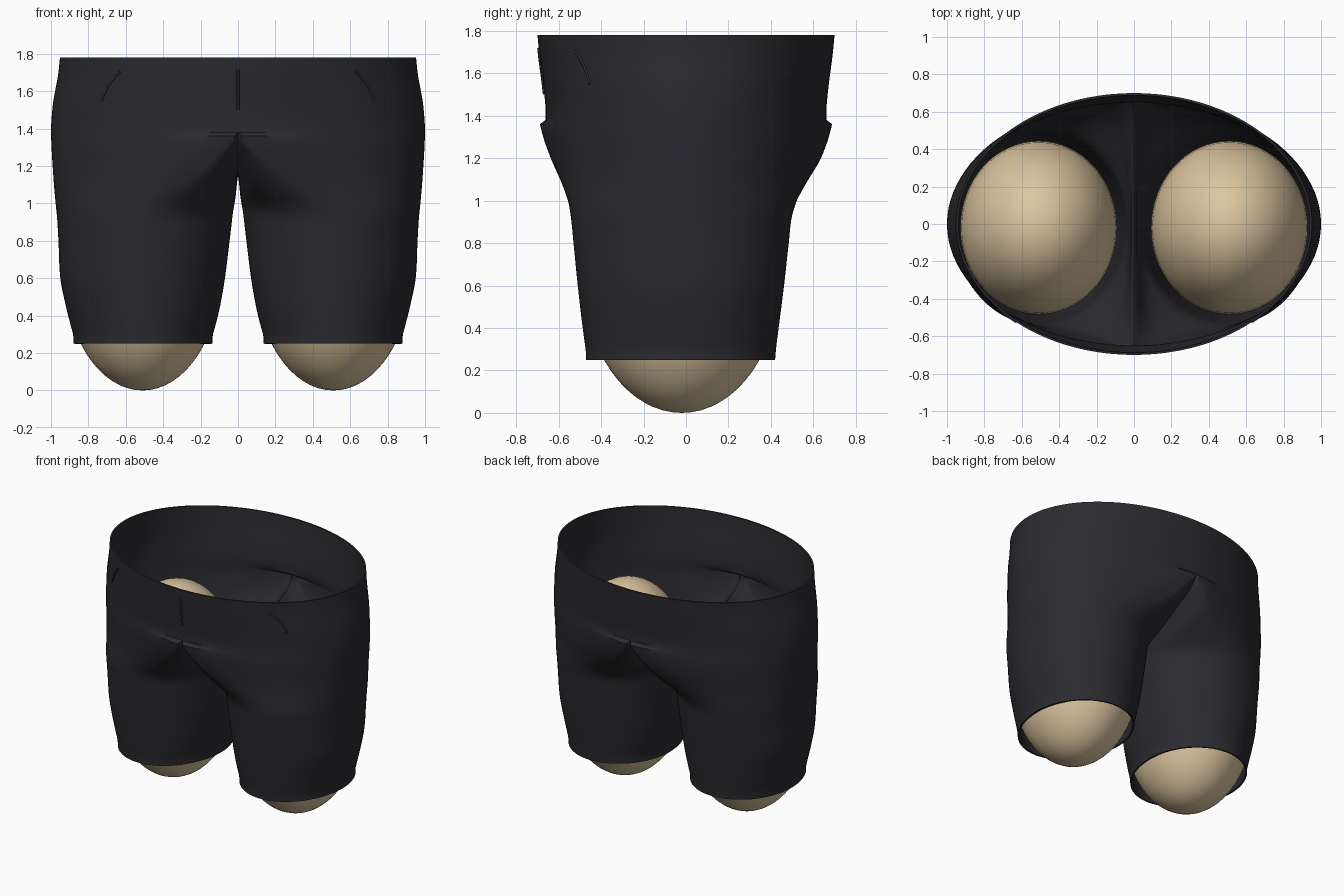
import bpy, bmesh, math

if "Cube" in bpy.data.objects:
    bpy.data.objects.remove(bpy.data.objects["Cube"])

def material(name, col):
    m = bpy.data.materials.new(name)
    m.diffuse_color = (*col, 1)
    m.use_nodes = True
    m.node_tree.nodes["Principled BSDF"].inputs["Base Color"].default_value = m.diffuse_color
    return m

fabric = material("dark_fabric", (0.024, 0.024, 0.029))
tan = material("tan", (0.72, 0.56, 0.35))

def sample(keys, z):
    """Smooth interpolation of rows (z, a, b, ...) sorted downward in z."""
    n = len(keys)
    i = 0
    while i < n - 2 and z < keys[i + 1][0]:
        i += 1
    p, q = keys[i], keys[i + 1]
    o, r = keys[max(i - 1, 0)], keys[min(i + 2, n - 1)]
    h = q[0] - p[0]
    t = (z - p[0]) / h
    out = []
    for k in range(1, len(p)):
        m0 = (q[k] - o[k]) / (q[0] - o[0]) * h
        m1 = (r[k] - p[k]) / (r[0] - p[0]) * h
        out.append((2*t**3 - 3*t*t + 1) * p[k] + (t**3 - 2*t*t + t) * m0
                   + (3*t*t - 2*t**3) * q[k] + (t**3 - t*t) * m1)
    return out

def finish(obj, mat, angle=35):
    obj.data.materials.clear()
    obj.data.materials.append(mat)
    bpy.ops.object.select_all(action='DESELECT')
    obj.select_set(True)
    bpy.context.view_layer.objects.active = obj
    for m in list(obj.modifiers):
        bpy.ops.object.modifier_apply(modifier=m.name)
    bpy.ops.object.shade_smooth_by_angle(angle=math.radians(angle))

# z, outer half width, half depth of the hip section
HIP = [(1.78, .952, .70), (1.68, .963, .69), (1.55, .987, .673), (1.44, .998, .662), (1.38, 1.0, .662)]
# z, outer x, front depth, back depth, inner gap, crotch blend
LEG = [(1.38, 1.0, .662, .662, 0, 1), (1.30, .997, .648, .648, .006, .86),
       (1.20, .991, .62, .618, .012, .68), (1.10, .984, .585, .568, .018, .42),
       (1.00, .975, .556, .522, .024, .13), (.92, .967, .542, .498, .031, 0),
       (.80, .96, .53, .484, .045, 0), (.60, .95, .51, .462, .07, 0),
       (.45, .92, .493, .443, .096, 0), (.35, .895, .48, .43, .12, 0),
       (.29, .88, .472, .423, .136, 0), (.25, .88, .47, .42, .136, 0)]
N = 96

def hip_point(z, t):
    a, b = sample(HIP, z)
    return (max(a * math.cos(t), 0), b * math.sin(t), z)

def leg_point(z, t):
    xo, f, bk, gap, w = sample(LEG, z)
    gap, w = max(gap, 0), min(max(w, 0), 1)
    c, s = math.cos(t), math.sin(t)
    mid, half = (xo + gap) / 2, (xo - gap) / 2
    d = gap + (xo - gap) * max(c, 0)          # D-shaped section at the crotch
    x = w * d + (1 - w) * (mid + half * c)
    lip = max(0, min((1.38 - z) / .02, (z - 1.0) / .36)) * .045 * abs(s) ** 40
    y = (bk if s > 0 else f) * s * (1 + lip)
    return (x, y, z - .23 * w * max(-c, 0))   # inner side sags into a saddle

# shorts: half hip plus one leg, mirrored, then thickened
bm = bmesh.new()
ang = [-math.pi / 2 + 2 * math.pi * i / N for i in range(N)]
hips = [[bm.verts.new(hip_point(1.78 - .4 * k / 12, t)) for t in ang[:N // 2 + 1]] for k in range(13)]
zs = [1.38, 1.37, 1.36] + [1.36 - 1.11 * k / 44 for k in range(1, 45)]
legs = [[bm.verts.new(leg_point(z, t)) for t in ang] for z in zs]
for rings, count in ((hips, N // 2), (legs, N)):
    for up, lo in zip(rings, rings[1:]):
        for i in range(count):
            j = (i + 1) % len(up)
            bm.faces.new((up[i], lo[i], lo[j], up[j]))
bmesh.ops.remove_doubles(bm, verts=bm.verts, dist=1e-5)
me = bpy.data.meshes.new("shorts")
bm.to_mesh(me)
bm.free()
shorts = bpy.data.objects.new("shorts", me)
bpy.context.collection.objects.link(shorts)
mir = shorts.modifiers.new("mirror", 'MIRROR')
mir.merge_threshold = 1e-4
sol = shorts.modifiers.new("cloth", 'SOLIDIFY')
sol.thickness, sol.offset = .012, -1
finish(shorts, fabric)

# seams: thin cords lying on the cloth
def seam(name, pts):
    cu = bpy.data.curves.new(name, 'CURVE')
    cu.dimensions, cu.bevel_depth, cu.bevel_resolution, cu.use_fill_caps = '3D', .007, 2, True
    sp = cu.splines.new('POLY')
    sp.points.add(len(pts) - 1)
    for p, (x, z) in zip(sp.points, pts):
        a, b = sample(HIP, z)
        p.co = (x, -b * math.sqrt(1 - (x / a) ** 2), z, 1)
    o = bpy.data.objects.new(name, cu)
    bpy.context.collection.objects.link(o)
    cu.materials.append(fabric)

seam("fly_seam", [(0, 1.72 - .22 * k / 8) for k in range(9)])
for side, sx in (("left", -1), ("right", 1)):
    seam(side + "_pocket_seam",
         [(sx * (.63 + .10 * u + .012 * math.sin(math.pi * u)), 1.705 - .155 * u ** 1.1)
          for u in (k / 8 for k in range(9))])

# rounded forms filling the legs
for side, sx in (("left", -1), ("right", 1)):
    bpy.ops.mesh.primitive_uv_sphere_add(segments=64, ring_count=32, radius=1)
    o = bpy.context.object
    o.name = side + "_leg_form"
    for v in o.data.vertices:
        x, y, z = v.co
        lift = .07 * max(-1, min(1, z * 6))
        v.co = (sx * .51 + .42 * x, -.02 + .465 * y, .72 + .65 * z + lift)
    finish(o, tan, 60)
